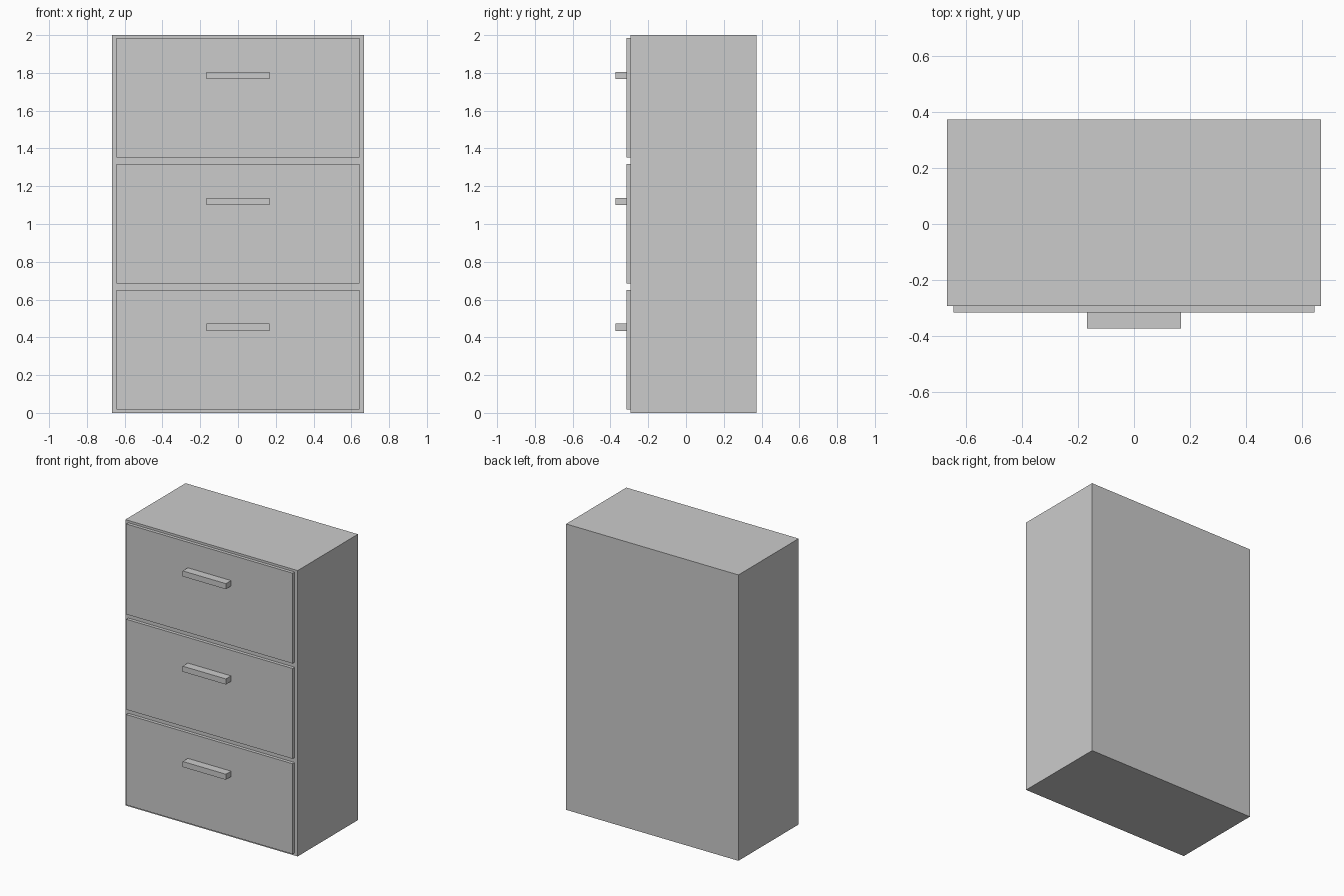
import bpy
import bmesh
from mathutils import Vector

if "Cube" in bpy.data.objects:
    bpy.data.objects.remove(bpy.data.objects["Cube"])


def box(name, lo, hi):
    """Axis-aligned box between two corners."""
    lo, hi = Vector(lo), Vector(hi)
    bm = bmesh.new()
    bmesh.ops.create_cube(bm, size=1)
    bmesh.ops.scale(bm, vec=hi - lo, verts=bm.verts)
    mesh = bpy.data.meshes.new(name)
    bm.to_mesh(mesh)
    bm.free()
    obj = bpy.data.objects.new(name, mesh)
    obj.location = (lo + hi) / 2
    bpy.context.collection.objects.link(obj)
    return obj


HALF_WIDTH, HEIGHT = 0.667, 2.0
BACK, FRONT = 0.373, -0.293
PANEL_FRONT, HANDLE_FRONT = -0.316, -0.373
PITCH = HEIGHT / 3

# Cabinet body
box("cabinet_body", (-HALF_WIDTH, FRONT, 0), (HALF_WIDTH, BACK, HEIGHT))

# Three drawer fronts, each with a bar handle
for i in range(3):
    z = i * PITCH
    box(f"drawer_front_{i + 1}", (-0.644, PANEL_FRONT, z + 0.019), (0.644, FRONT, z + 0.651))
    box(f"drawer_handle_{i + 1}", (-0.167, HANDLE_FRONT, z + 0.433), (0.167, PANEL_FRONT, z + 0.472))
